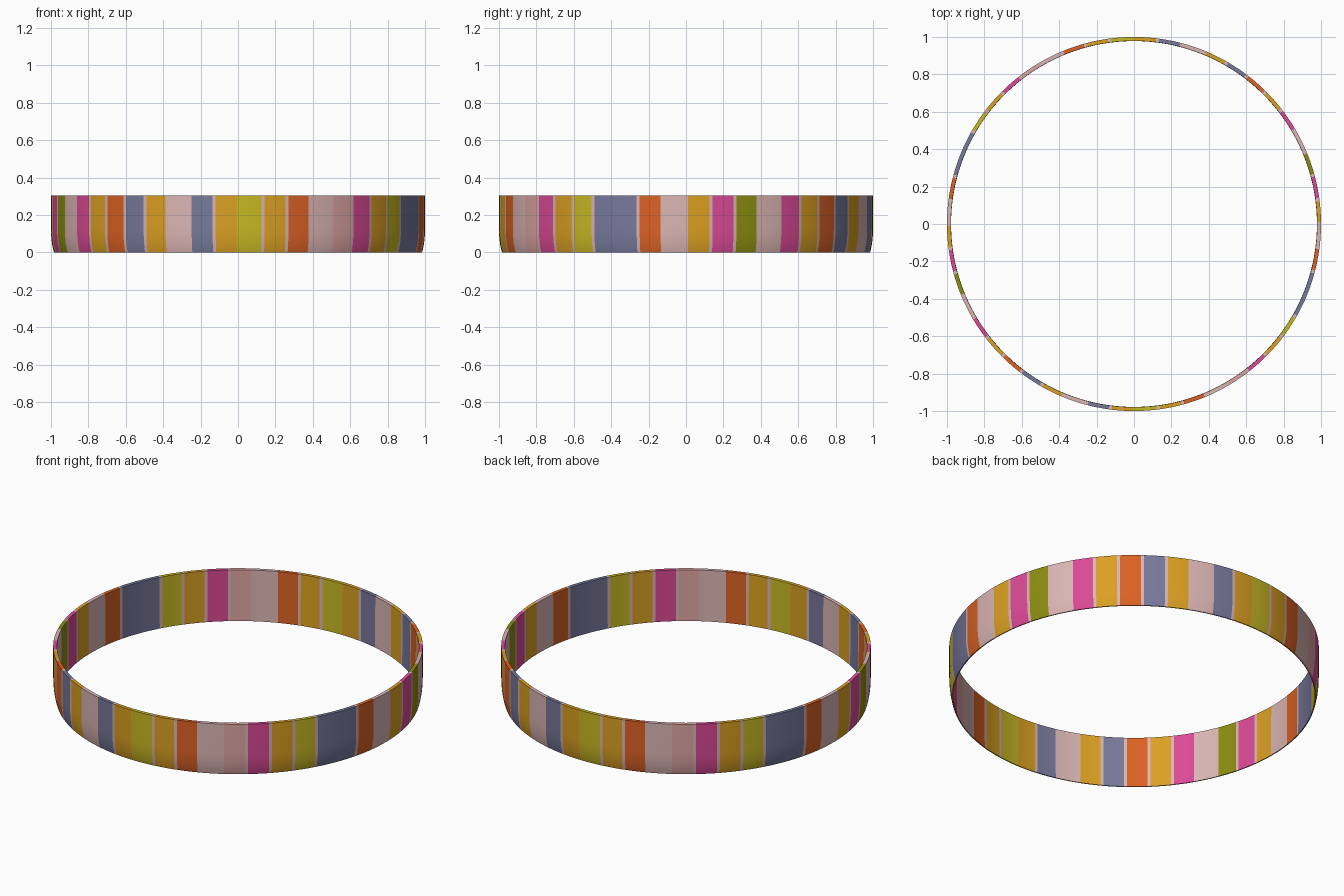
import bpy, bmesh, math

if "Cube" in bpy.data.objects:
    bpy.data.objects.remove(bpy.data.objects["Cube"])

def lin(c):
    c /= 255
    return c / 12.92 if c <= 0.04045 else ((c + 0.055) / 1.055) ** 2.4

COLOURS = {
    "pale_pink": (219, 182, 180), "yellow": (202, 186, 36), "mustard": (219, 160, 34),
    "orange": (220, 98, 36), "salmon_pink": (222, 166, 164), "magenta": (220, 74, 150),
    "slate_blue": (120, 122, 156), "olive": (140, 142, 16),
}
NAMES = list(COLOURS)

# Stripe order, counter-clockwise from the front; repeats after half a turn
STRIPES = ("yellow mustard orange pale_pink salmon_pink magenta mustard yellow "
           "slate_blue slate_blue orange pale_pink mustard magenta olive pale_pink "
           "magenta mustard orange slate_blue mustard pale_pink slate_blue mustard").split()
# Narrow gaps are pale, except for these (index of the stripe that follows)
GAPS = {0: "yellow", 9: "slate_blue"}
STEP = 7.5

# Angular divisions: narrow gap, then the stripe in three facets
cuts = []
for k in range(48):
    base = k * STEP
    cuts.append((base - 0.3, GAPS.get(k % 24, "pale_pink")))
    for i in range(3):
        cuts.append((base + 0.65 + i * 6.55 / 3, STRIPES[k % 24]))

# Wall cross-section (radius, z): outer side curls in at the foot
PROFILE = [(0.978, 0.0), (0.984, 0.0), (0.989, 0.018), (0.995, 0.05), (0.999, 0.09),
           (1.0, 0.13), (1.0, 0.305), (0.979, 0.305)]

bm = bmesh.new()
rings = []
for deg, _ in cuts:
    a = math.radians(deg)
    rings.append([bm.verts.new((r * math.sin(a), -r * math.cos(a), z)) for r, z in PROFILE])
n = len(PROFILE)
for i, (_, colour) in enumerate(cuts):
    a, b = rings[i], rings[(i + 1) % len(rings)]
    for j in range(n):
        f = bm.faces.new((a[j], b[j], b[(j + 1) % n], a[(j + 1) % n]))
        f.material_index = NAMES.index(colour)
bmesh.ops.recalc_face_normals(bm, faces=bm.faces)

# Striped band
mesh = bpy.data.meshes.new("striped_band")
bm.to_mesh(mesh)
bm.free()
for name, rgb in COLOURS.items():
    m = bpy.data.materials.new(name)
    m.diffuse_color = (*[lin(c) for c in rgb], 1)
    m.use_nodes = True
    m.node_tree.nodes["Principled BSDF"].inputs["Base Color"].default_value = m.diffuse_color
    mesh.materials.append(m)
band = bpy.data.objects.new("striped_band", mesh)
bpy.context.collection.objects.link(band)
bpy.context.view_layer.objects.active = band
band.select_set(True)
bpy.ops.object.shade_smooth_by_angle(angle=math.radians(35))
